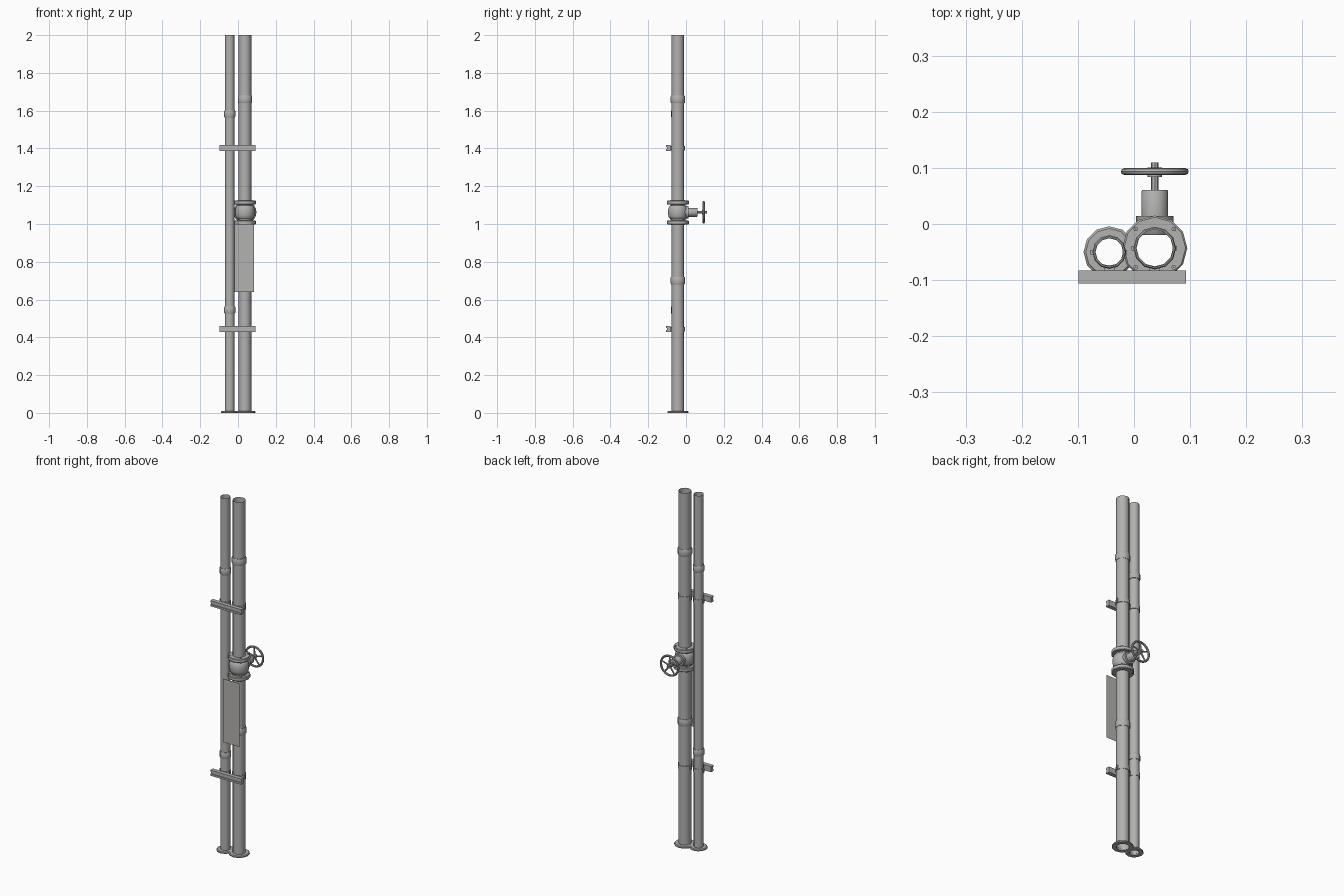
import bpy, bmesh, math
from mathutils import Matrix, Vector

if "Cube" in bpy.data.objects:
    bpy.data.objects.remove(bpy.data.objects["Cube"])

mat = bpy.data.materials.new("weathered grey metal")
mat.diffuse_color = (0.45, 0.445, 0.44, 1)
mat.use_nodes = True
mat.node_tree.nodes["Principled BSDF"].inputs["Base Color"].default_value = mat.diffuse_color

AX, AY, AR = 0.037, -0.043, 0.0335     # large pipe
BX, BY, BR = -0.044, -0.050, 0.0255    # small pipe
VZ = 1.062                             # valve centre height


def finish(name, bm, smooth=True):
    bmesh.ops.recalc_face_normals(bm, faces=bm.faces)
    me = bpy.data.meshes.new(name)
    bm.to_mesh(me)
    bm.free()
    ob = bpy.data.objects.new(name, me)
    bpy.context.collection.objects.link(ob)
    me.materials.append(mat)
    if smooth:
        bpy.ops.object.select_all(action='DESELECT')
        ob.select_set(True)
        bpy.context.view_layer.objects.active = ob
        bpy.ops.object.shade_smooth_by_angle(angle=math.radians(40))
    return ob


def lathe(name, profile, loc, sides=12, along_y=False, closed=False):
    """Revolve (radius, height) points about z, or about y."""
    bm = bmesh.new()
    rings = []
    for r, h in profile:
        ring = []
        for i in range(sides):
            a = 2 * math.pi * i / sides
            p = Vector((r * math.cos(a), r * math.sin(a), h))
            if along_y:
                p = Vector((p.x, p.z, p.y))
            ring.append(bm.verts.new(p + Vector(loc)))
        rings.append(ring)
    pairs = list(zip(rings, rings[1:]))
    if closed:
        pairs.append((rings[-1], rings[0]))
    for lo, hi in pairs:
        for i in range(sides):
            j = (i + 1) % sides
            bm.faces.new((lo[i], lo[j], hi[j], hi[i]))
    return finish(name, bm)


def rod(name, r, y0, y1, x, z, sides=12):
    return lathe(name, [(0.0005, y0), (r, y0), (r, y1), (0.0005, y1)],
                 (x, 0, z), sides, True)


def box(name, lo, hi, bevel=0.0):
    bm = bmesh.new()
    lo, hi = Vector(lo), Vector(hi)
    bmesh.ops.create_cube(bm, size=1, matrix=Matrix.Translation((lo + hi) / 2)
                          @ Matrix.Diagonal((*(hi - lo), 1)))
    if bevel:
        bmesh.ops.bevel(bm, geom=bm.edges[:], offset=bevel, segments=1, affect='EDGES')
    return finish(name, bm, False)


# Pipes, floor flanges, couplings and clamps
for tag, x, y, r, base, joints, jh in (
        ("large", AX, AY, AR, 0.055, (0.70, 1.66), 0.019),
        ("small", BX, BY, BR, 0.046, (0.545, 1.583), 0.018)):
    lathe(tag + "_pipe", [(r, 0), (r, 2)], (x, y, 0))
    lathe(tag + "_floor_flange", [(r - 0.001, 0), (base, 0), (base, 0.006),
                                  (base - 0.004, 0.01), (r - 0.001, 0.01)], (x, y, 0))
    for z in joints:
        o = r + 0.0045
        lathe(tag + "_coupling", [(r, -jh), (o - 0.002, -jh), (o, -jh + 0.004),
                                  (o, jh - 0.004), (o - 0.002, jh), (r, jh)], (x, y, z))
    for z in (0.444, 1.402):
        o = r + 0.003
        lathe(tag + "_clamp", [(r, -0.012), (o, -0.012), (o, 0.012), (r, 0.012)], (x, y, z))
        box(tag + "_clamp_foot", (x - 0.009, -0.086, z - 0.012),
            (x + 0.009, y - r + 0.002, z + 0.012))
        for s in (-1, 1):
            box(tag + "_clamp_ear", (x + s * (r + 0.003) - 0.005, y - 0.004, z - 0.012),
                (x + s * (r + 0.003) + 0.003, y + 0.004, z + 0.012))

# Grooved support rails
for z in (0.444, 1.402):
    prof = [(-0.106, -0.016), (-0.083, -0.016), (-0.083, 0.016), (-0.106, 0.016),
            (-0.106, 0.006), (-0.101, 0.006), (-0.101, -0.006), (-0.106, -0.006)]
    bm = bmesh.new()
    f = bm.faces.new([bm.verts.new((-0.099, y, z + h)) for y, h in prof])
    ext = bmesh.ops.extrude_face_region(bm, geom=[f])
    bmesh.ops.translate(bm, verts=[v for v in ext["geom"] if isinstance(v, bmesh.types.BMVert)],
                        vec=(0.192, 0, 0))
    finish("support_rail", bm, False)

# Valve body with bulging centre and two flanges
F = 0.058
lathe("valve_body", [(AR, -0.064), (F - 0.003, -0.064), (F, -0.061), (F, -0.046),
                     (F - 0.003, -0.043), (0.040, -0.043), (0.040, -0.036),
                     (0.047, -0.030), (0.051, -0.015), (0.052, 0.0), (0.051, 0.015),
                     (0.047, 0.030), (0.040, 0.036), (0.040, 0.041), (F - 0.003, 0.041),
                     (F, 0.044), (F, 0.059), (F - 0.003, 0.062), (AR, 0.062)],
      (AX, AY, VZ))

# Flange bolts
for sx in (-1, 1):
    for sy in (-1, 1):
        for z0, z1 in ((-0.068, -0.038), (0.037, 0.066)):
            lathe("flange_bolt", [(0.0005, z0), (0.0045, z0), (0.0045, z1), (0.0005, z1)],
                  (AX + sx * 0.034, AY + sy * 0.034, VZ), 6)

# Bonnet, stem and hub
lathe("bonnet", [(0.024, -0.02), (0.033, -0.005), (0.033, 0.014), (0.024, 0.014),
                 (0.024, 0.058), (0.022, 0.061), (0.0005, 0.061)], (AX, 0, VZ), 12, True)
rod("valve_stem", 0.007, 0.055, 0.11, AX, VZ, 8)
rod("wheel_hub", 0.0125, 0.084, 0.101, AX, VZ)

# Handwheel rim and spokes
lathe("handwheel_rim", [(0.0545 + 0.006 * math.cos(a), 0.0935 + 0.006 * math.sin(a))
                        for a in (math.pi * k / 4 for k in range(8))],
      (AX, 0, VZ), 24, True, True)
bm = bmesh.new()
for k in range(5):
    a = math.pi / 2 + 2 * math.pi * k / 5
    d = Vector((math.cos(a), 0, math.sin(a)))
    m = (Matrix.Translation(Vector((AX, 0.0935, VZ)) + d * 0.031)
         @ d.to_track_quat('Z', 'Y').to_matrix().to_4x4())
    bmesh.ops.create_cone(bm, cap_ends=False, segments=6, radius1=0.005,
                          radius2=0.004, depth=0.044, matrix=m)
finish("handwheel_spokes", bm)

# Thin blank notice panel
bm = bmesh.new()
bm.faces.new([bm.verts.new(p) for p in ((-0.018, -0.11, 0.641), (0.086, -0.11, 0.641),
                                        (0.086, -0.11, 1.0), (-0.018, -0.11, 1.0))])
finish("notice_panel", bm, False)
